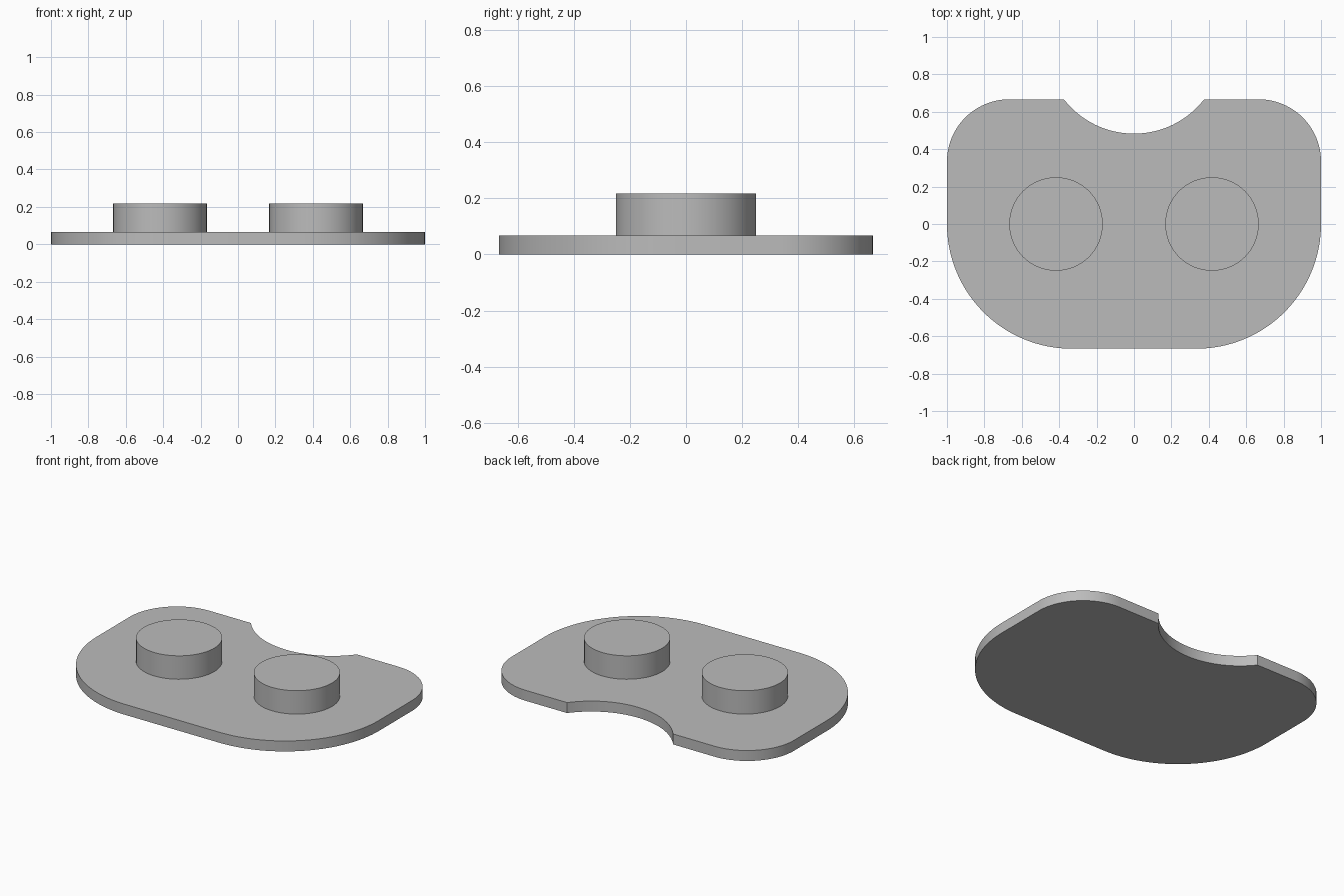
import bpy
import bmesh
from math import sin, cos, pi, asin, radians

cube = bpy.data.objects.get("Cube")
if cube:
    bpy.data.objects.remove(cube, do_unlink=True)

grey = bpy.data.materials.new("plain_grey")
grey.use_nodes = True
grey.diffuse_color = (0.5, 0.5, 0.5, 1)
grey.node_tree.nodes["Principled BSDF"].inputs["Base Color"].default_value = (0.5, 0.5, 0.5, 1)

THICK = 0.067
TOP = 0.217


def arc(cx, cy, r, start, end, steps):
    """Points along a circular arc, both ends included."""
    angles = [start + (end - start) * i / steps for i in range(steps + 1)]
    return [(cx + r * cos(a), cy + r * sin(a)) for a in angles]


def extrude_outline(name, points, z0, z1):
    """Solid prism from a flat outline, with smooth sides and sharp rims."""
    bm = bmesh.new()
    base = bm.faces.new([bm.verts.new((x, y, z0)) for x, y in points])
    grown = bmesh.ops.extrude_face_region(bm, geom=[base], use_keep_orig=True)
    top = [v for v in grown["geom"] if isinstance(v, bmesh.types.BMVert)]
    bmesh.ops.translate(bm, verts=top, vec=(0, 0, z1 - z0))
    bmesh.ops.recalc_face_normals(bm, faces=bm.faces)
    mesh = bpy.data.meshes.new(name)
    bm.to_mesh(mesh)
    bm.free()
    mesh.materials.append(grey)
    obj = bpy.data.objects.new(name, mesh)
    bpy.context.collection.objects.link(obj)
    bpy.ops.object.select_all(action="DESELECT")
    obj.select_set(True)
    bpy.context.view_layer.objects.active = obj
    bpy.ops.object.shade_smooth_by_angle(angle=radians(30))
    return obj


# Base plate: wide front corners, tighter back corners, scooped back edge
notch_r, notch_y = 0.475, 0.958
half = asin(0.375 / notch_r)
outline = arc(1 / 3, 0, 2 / 3, -pi / 2, 0, 32)
outline += arc(2 / 3, 1 / 3, 1 / 3, 0, pi / 2, 24)
outline += arc(0, notch_y, notch_r, -pi / 2 + half, -pi / 2 - half, 32)
outline += arc(-2 / 3, 1 / 3, 1 / 3, pi / 2, pi, 24)
outline += arc(-1 / 3, 0, 2 / 3, pi, 1.5 * pi, 32)
extrude_outline("base_plate", outline, 0, THICK)

# Two round pegs standing on the plate
for name, x in (("left_peg", 0.417), ("right_peg", -0.417)):
    extrude_outline(name, arc(x, 0, 0.25, 0, 2 * pi, 64)[:-1], THICK, TOP)
